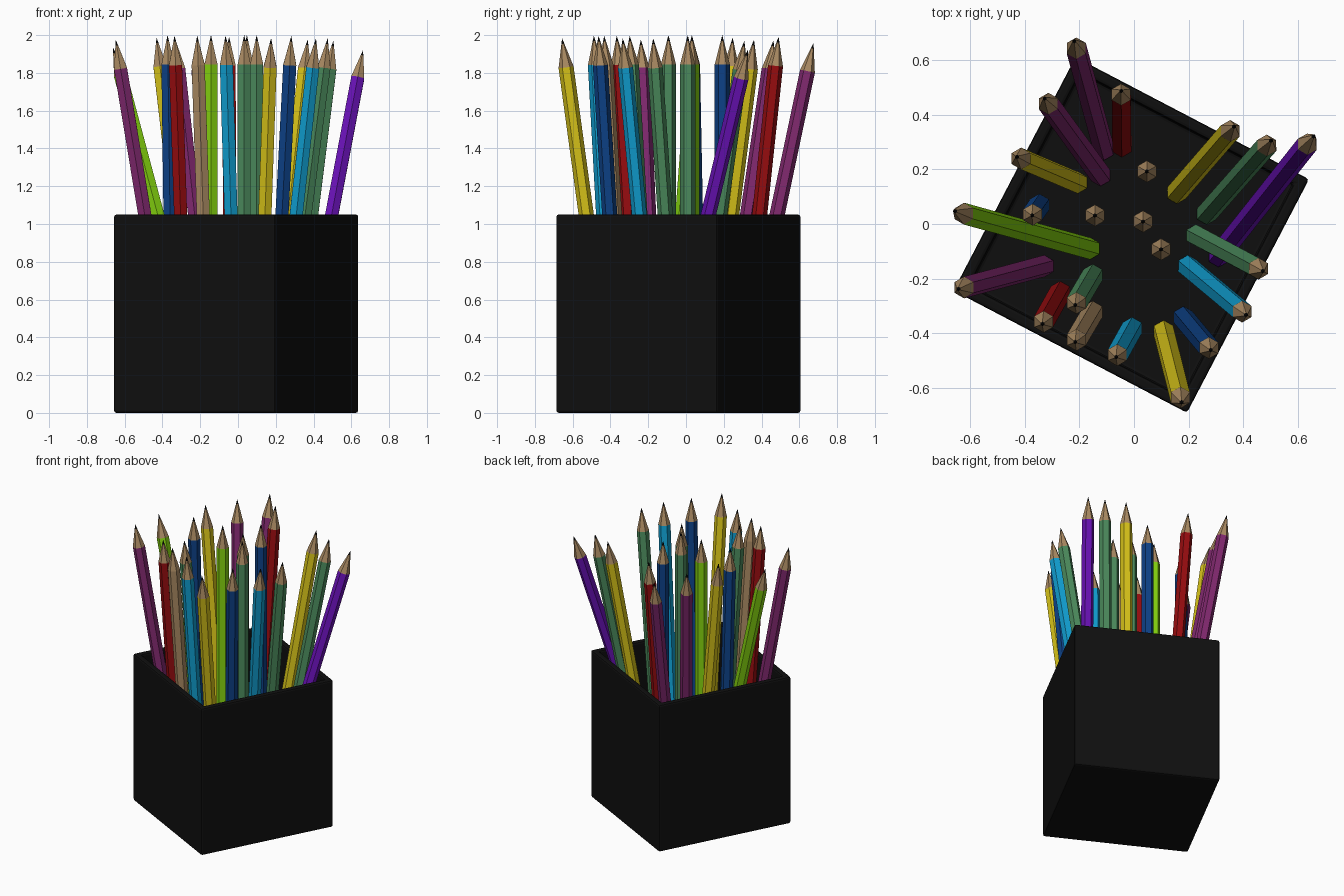
import bpy, bmesh, math
from mathutils import Vector, Matrix

if "Cube" in bpy.data.objects:
    bpy.data.objects.remove(bpy.data.objects["Cube"])

FLOOR, LENGTH, R = 0.05, 1.95, 0.04


def mat(name, rgb):
    m = bpy.data.materials.new(name)
    lin = [((c / 255 + 0.055) / 1.055) ** 2.4 if c > 10 else c / 255 / 12.92 for c in rgb]
    m.diffuse_color = (*lin, 1)
    m.use_nodes = True
    m.node_tree.nodes["Principled BSDF"].inputs["Base Color"].default_value = m.diffuse_color
    return m


M = {n: mat(n, c) for n, c in {
    "black": (15, 15, 15), "wood": (170, 138, 98), "plum": (128, 40, 110),
    "red": (150, 12, 15), "yellow": (215, 195, 25), "lime": (132, 210, 15),
    "sky": (16, 158, 208), "navy": (13, 65, 135), "green": (75, 138, 92),
    "violet": (105, 17, 182)}.items()}


def finish(bm, name, mats):
    bmesh.ops.recalc_face_normals(bm, faces=bm.faces)
    me = bpy.data.meshes.new(name)
    bm.to_mesh(me)
    bm.free()
    for m in mats:
        me.materials.append(m)
    ob = bpy.data.objects.new(name, me)
    bpy.context.collection.objects.link(ob)
    return ob


# square cup: cube hollowed from the top
S, H, WALL = 0.964, 1.05, 0.06
bm = bmesh.new()
bmesh.ops.create_cube(bm, size=1, matrix=Matrix.Translation((0, 0, H / 2)) @ Matrix.Diagonal((S, S, H, 1)))
top = max(bm.faces, key=lambda f: f.calc_center_median().z)
bmesh.ops.inset_region(bm, faces=[top], thickness=WALL)
ext = bmesh.ops.extrude_discrete_faces(bm, faces=[top])["faces"]
bmesh.ops.translate(bm, verts=ext[0].verts, vec=(0, 0, FLOOR - H))
cup = finish(bm, "cup", [M["black"]])
cup.location = (-0.01, -0.04, 0)
cup.rotation_euler.z = math.radians(-27.6)
bev = cup.modifiers.new("soft_edges", "BEVEL")
bev.width, bev.segments = 0.012, 2


# hexagonal pencil: body, sharpened wood, lead
def pencil(name, colour, base, tip):
    b, t = Vector(base), Vector(tip)
    d = t - b
    up = math.sqrt(LENGTH ** 2 - d.length_squared)
    axis = Vector((d.x, d.y, up)).normalized()
    rot = Vector((0, 0, 1)).rotation_difference(axis).to_matrix().to_4x4()
    lift = R * d.length / LENGTH
    place = Matrix.Translation((b.x, b.y, FLOOR + lift * 0.5)) @ rot
    bm = bmesh.new()
    rings = []
    for z, r in ((0, R), (LENGTH - 0.155, R), (LENGTH - 0.03, 0.008)):
        rings.append([bm.verts.new((r * math.sin(i * math.pi / 3), r * math.cos(i * math.pi / 3), z))
                      for i in range(6)])
    apex = bm.verts.new((0, 0, LENGTH))
    bm.faces.new(rings[0])
    for i in range(6):
        j = (i + 1) % 6
        for k in (0, 1):
            f = bm.faces.new((rings[k][i], rings[k][j], rings[k + 1][j], rings[k + 1][i]))
            f.material_index = k
        f = bm.faces.new((rings[2][i], rings[2][j], apex))
        f.material_index = 2
    bm.transform(place)
    finish(bm, name, [M[colour], M["wood"], M["black"]])


# leaning pencils: colour, tip x y, visible outer end of the foot x y
leaning = [
    ("plum", -0.22, 0.675, -0.10, 0.236), ("plum", -0.33, 0.463, -0.10, 0.148),
    ("red", -0.047, 0.49, -0.044, 0.247), ("yellow", -0.431, 0.247, -0.172, 0.137),
    ("navy", -0.373, 0.031, -0.325, 0.10), ("lime", -0.662, 0.049, -0.124, -0.10),
    ("plum", -0.647, -0.239, -0.293, -0.144), ("red", -0.336, -0.367, -0.252, -0.217),
    ("green", -0.216, -0.298, -0.132, -0.155), ("wood", -0.216, -0.433, -0.132, -0.29),
    ("sky", -0.066, -0.488, 0.011, -0.349), ("yellow", 0.175, -0.656, 0.099, -0.356),
    ("navy", 0.282, -0.463, 0.157, -0.313), ("sky", 0.413, -0.335, 0.168, -0.13),
    ("green", 0.475, -0.174, 0.194, -0.024), ("violet", 0.662, 0.327, 0.285, -0.148),
    ("green", 0.505, 0.309, 0.241, 0.009), ("yellow", 0.369, 0.36, 0.132, 0.086)]
for n, (c, tx, ty, ex, ey) in enumerate(leaning):
    tip, end = Vector((tx, ty)), Vector((ex, ey))
    base = end + (tip - end).normalized() * 0.037
    pencil(f"{c}_leaning_pencil_{n + 1}", c, base, tip)

# upright pencils
for n, (c, x, y) in enumerate([("navy", 0.047, 0.192), ("lime", -0.143, 0.031),
                               ("green", 0.033, 0.009), ("green", 0.099, -0.093)]):
    pencil(f"{c}_upright_pencil_{n + 1}", c, (x, y), (x, y))
